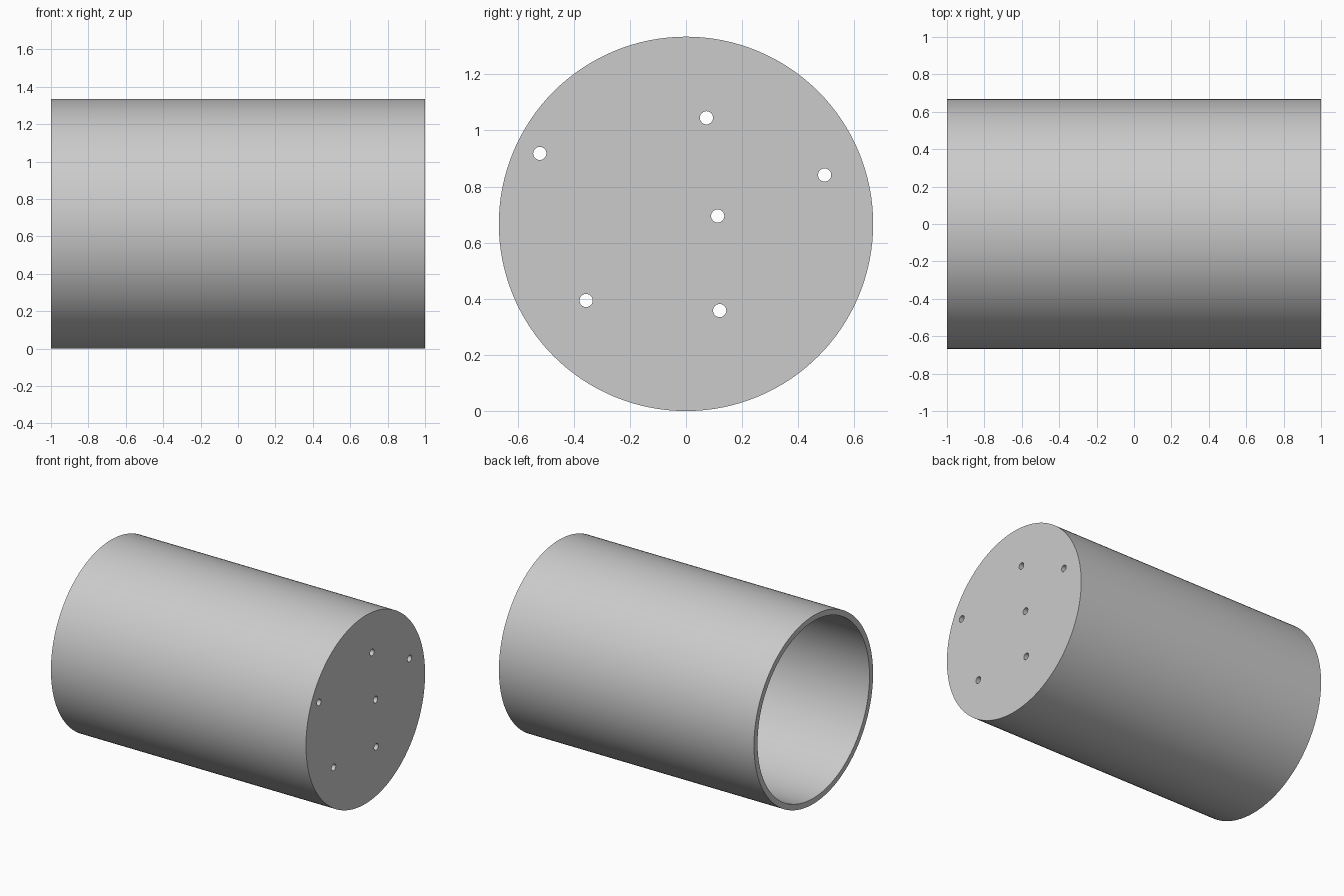
import bpy
import math

if "Cube" in bpy.data.objects:
    bpy.data.objects.remove(bpy.data.objects["Cube"], do_unlink=True)

R = 0.667       # outer radius, also the height of the axis
WALL = 0.04     # thickness of wall and end plate
HOLE_R = 0.0235

grey = bpy.data.materials.new("plain_grey")
grey.use_nodes = True
colour = (0.6, 0.6, 0.6, 1)
grey.diffuse_color = colour
grey.node_tree.nodes["Principled BSDF"].inputs["Base Color"].default_value = colour


def rod(name, radius, x0, x1, y=0, z=R, sides=128):
    """Cylinder lying along x from x0 to x1."""
    bpy.ops.mesh.primitive_cylinder_add(
        vertices=sides, radius=radius, depth=x1 - x0,
        location=((x0 + x1) / 2, y, z), rotation=(0, math.pi / 2, 0))
    ob = bpy.context.object
    ob.name = name
    ob.data.materials.append(grey)
    return ob


# Outer body
cup = rod("cup_body", R, -1, 1)

# Hollow open at the -x end, and drain holes through the +x end plate
cutters = [rod("hollow_cutter", R - WALL, -1.2, 1 - WALL)]
holes = [(0.073, 1.045), (-0.521, 0.918), (0.494, 0.841),
         (0.113, 0.695), (-0.356, 0.394), (0.12, 0.358)]
for y, z in holes:
    cutters.append(rod("hole_cutter", HOLE_R, 0.8, 1.1, y, z, 32))

for cutter in cutters:
    cut = cup.modifiers.new("cut", "BOOLEAN")
    cut.operation = "DIFFERENCE"
    cut.solver = "EXACT"
    cut.object = cutter

# Apply the cuts, then drop the cutters
bpy.ops.object.select_all(action="DESELECT")
cup.select_set(True)
bpy.context.view_layer.objects.active = cup
for mod in list(cup.modifiers):
    bpy.ops.object.modifier_apply(modifier=mod.name)
for cutter in cutters:
    bpy.data.objects.remove(cutter, do_unlink=True)

bpy.ops.object.shade_smooth_by_angle(angle=math.radians(30))
